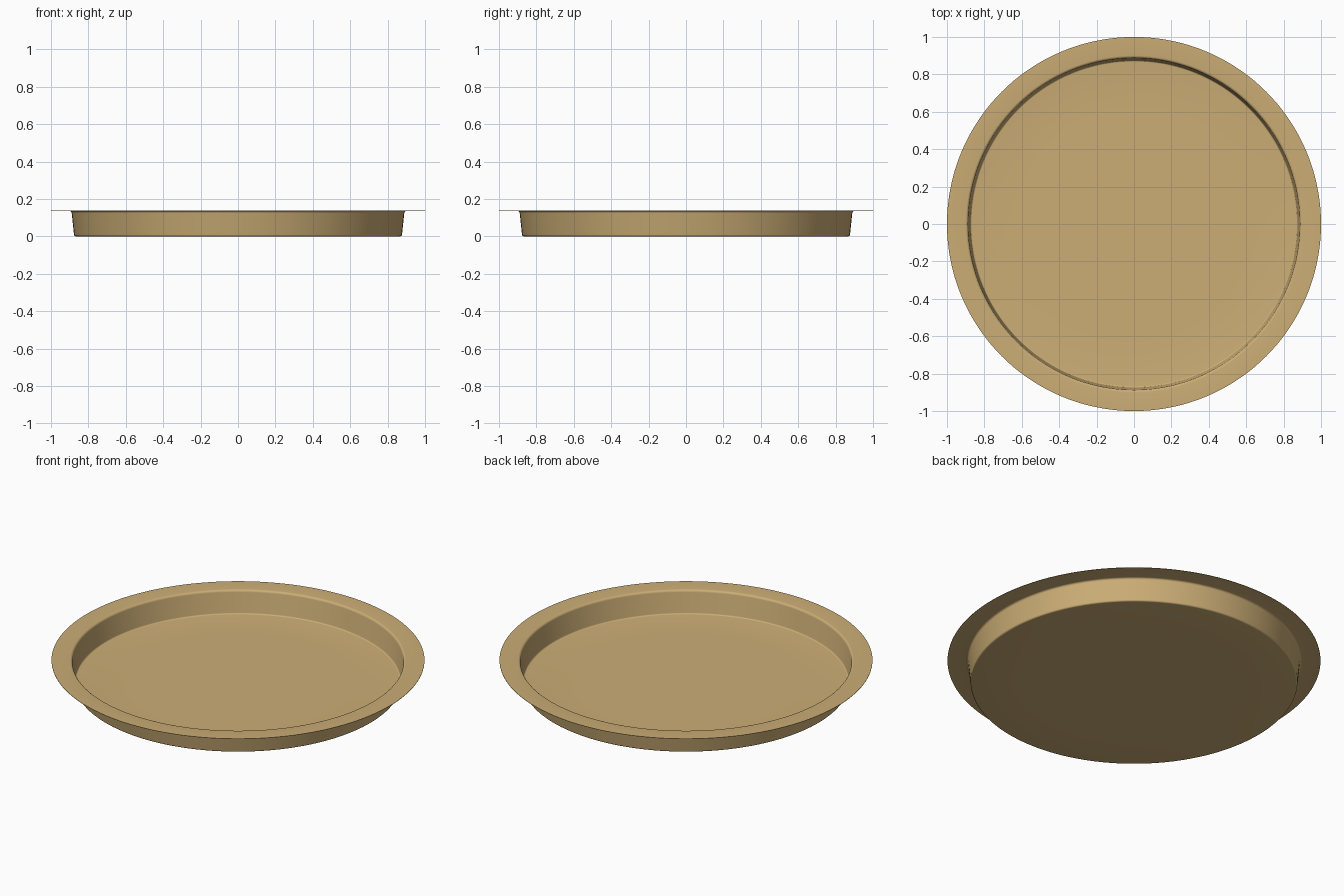
import bpy, bmesh, math

if "Cube" in bpy.data.objects:
    bpy.data.objects.remove(bpy.data.objects["Cube"])

# Pan metal colour
mat = bpy.data.materials.new("warm tan metal")
mat.diffuse_color = (0.60, 0.42, 0.18, 1)
mat.use_nodes = True
mat.node_tree.nodes["Principled BSDF"].inputs["Base Color"].default_value = mat.diffuse_color

T = 0.002   # sheet thickness
SEG = 144

# Rounded corners of the profile
def arc(cx, cz, r, a0, a1, n=5):
    return [(cx + r * math.cos(math.radians(a0 + (a1 - a0) * i / n)),
             cz + r * math.sin(math.radians(a0 + (a1 - a0) * i / n))) for i in range(n + 1)]

# Profiles run from the base centre, up the wall, to the rim edge
under = [(0.0, 0.0), (0.6, 0.0)] + arc(0.867, 0.01, 0.01, -90, -7) \
    + arc(0.901, 0.123, 0.012, 173, 90) + [(1.0, 0.135)]
upper = [(0.0, T), (0.6, T)] + arc(0.867, 0.01, 0.01 - T, -90, -7) \
    + arc(0.901, 0.123, 0.012 + T, 173, 90) + [(1.0, 0.135 + T)]

# Pan as a lathe of the closed thin profile
profile = under + upper[::-1]
bm = bmesh.new()
vs = [bm.verts.new((r, 0, z)) for r, z in profile]
edges = [bm.edges.new((a, b)) for a, b in zip(vs, vs[1:])]
bmesh.ops.spin(bm, geom=vs + edges, cent=(0, 0, 0), axis=(0, 0, 1),
               angle=math.tau, steps=SEG, use_merge=True)
bmesh.ops.remove_doubles(bm, verts=bm.verts, dist=0.0002)
bmesh.ops.recalc_face_normals(bm, faces=bm.faces)
me = bpy.data.meshes.new("round_pan")
bm.to_mesh(me)
bm.free()
me.materials.append(mat)
pan = bpy.data.objects.new("round_pan", me)
bpy.context.collection.objects.link(pan)

# Smooth shading with a crisp rim edge
bpy.context.view_layer.objects.active = pan
pan.select_set(True)
bpy.ops.object.shade_smooth_by_angle(angle=math.radians(35))
